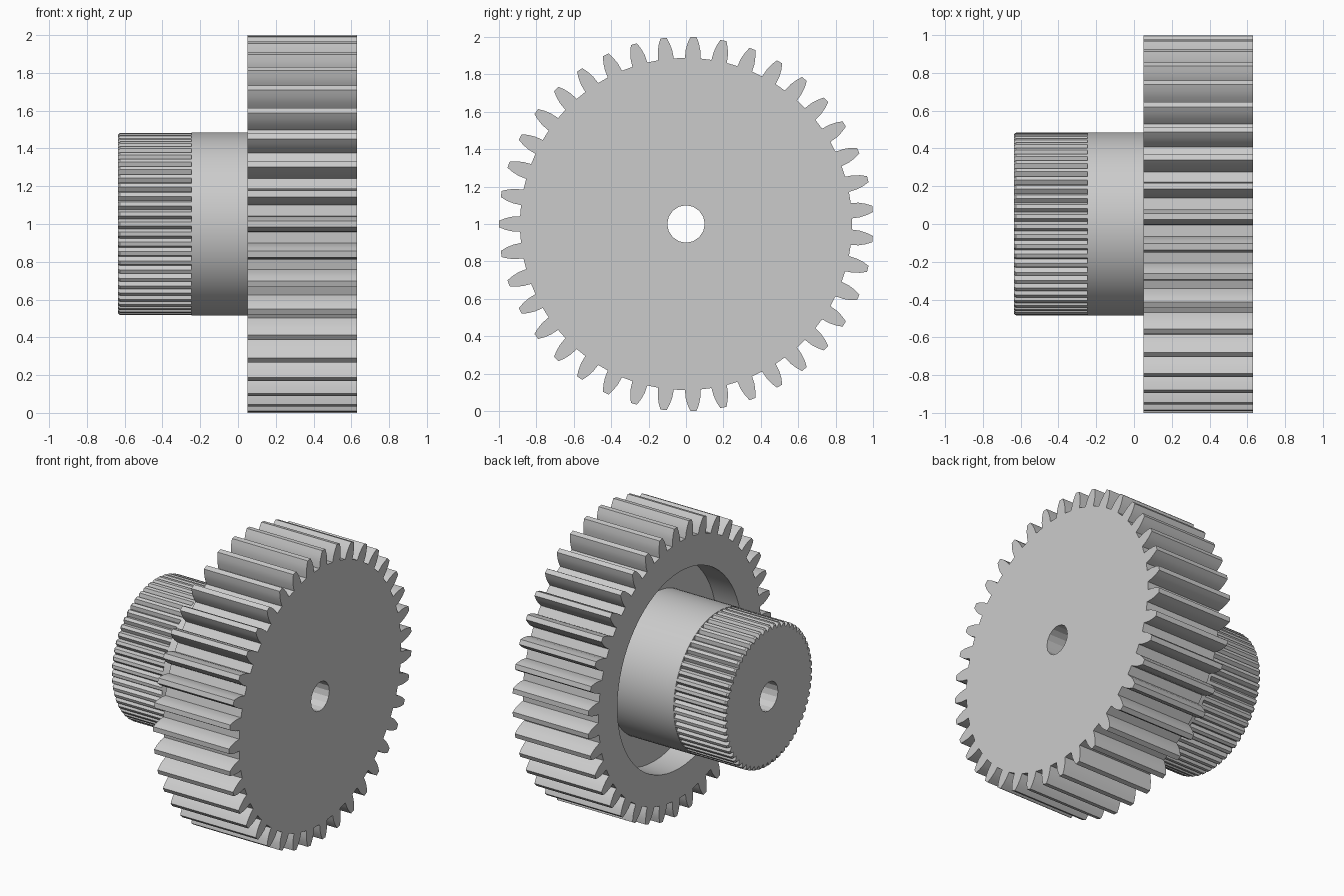
import bpy, bmesh, math

if "Cube" in bpy.data.objects:
    bpy.data.objects.remove(bpy.data.objects["Cube"])

steel = bpy.data.materials.new("light_grey")
steel.diffuse_color = (0.6, 0.6, 0.6, 1)
steel.use_nodes = True
steel.node_tree.nodes["Principled BSDF"].inputs["Base Color"].default_value = steel.diffuse_color


def circle(r, n):
    return [(r, 2 * math.pi * i / n) for i in range(n)]


def toothed(count, tooth):
    """Repeat (angle offset, radius) points of one tooth, first tooth facing -y."""
    return [(r, math.pi + 2 * math.pi * i / count + da)
            for i in range(count) for da, r in tooth]


def chain(name, sections):
    """Join (x, outline) sections: walls along x, flat rings where x stays the same."""
    bm = bmesh.new()
    loops = []
    for x, outline in sections:
        vs = [bm.verts.new((x, r * math.cos(a), 1 + r * math.sin(a))) for r, a in outline]
        edges = [bm.edges.new((vs[i - 1], vs[i])) for i in range(len(vs))]
        loops.append((x, vs, edges))
    for (xa, va, ea), (xb, vb, eb) in zip(loops, loops[1:]):
        if xa == xb:
            bmesh.ops.triangle_fill(bm, use_beauty=True, edges=ea + eb, normal=(1, 0, 0))
        else:
            for i in range(len(va)):
                bm.faces.new((va[i - 1], va[i], vb[i], vb[i - 1]))
    bmesh.ops.recalc_face_normals(bm, faces=bm.faces)
    mesh = bpy.data.meshes.new(name)
    bm.to_mesh(mesh)
    bm.free()
    mesh.materials.append(steel)
    ob = bpy.data.objects.new(name, mesh)
    bpy.context.collection.objects.link(ob)
    bpy.ops.object.select_all(action='DESELECT')
    ob.select_set(True)
    bpy.context.view_layer.objects.active = ob
    bpy.ops.object.shade_smooth_by_angle(angle=math.radians(20))
    return ob


BACK, FRONT, FLOOR, STEP, END = 0.05, 0.63, 0.24, -0.245, -0.635
bore = circle(0.1, 16)
hub_round = circle(0.485, 64)
recess = circle(0.68, 64)

# Large spur teeth with curved flanks
flank = [(0.047, 0.887), (0.042, 0.93), (0.031, 0.967), (0.0165, 1.0)]
gear_teeth = toothed(39, [(-a, r) for a, r in flank] + flank[::-1])

# Fine teeth on the hub end, and the slightly smaller bevelled outline
step = 2 * math.pi / 57
fine_teeth = toothed(57, [(-0.5 * step, 0.46), (-0.2 * step, 0.483), (0.2 * step, 0.483)])
fine_bevel = [(r - 0.009, a) for r, a in fine_teeth]

# Gear wheel with a recess around the hub
chain("gear_wheel", [(FLOOR, hub_round), (FLOOR, recess), (BACK, recess),
                     (BACK, gear_teeth), (FRONT, gear_teeth),
                     (FRONT, bore), (FLOOR, bore)])

# Smooth hub collar
chain("hub_collar", [(FLOOR, hub_round), (STEP, hub_round), (STEP, fine_teeth)])

# Finely toothed hub end with the shaft bore
chain("toothed_hub_end", [(STEP, fine_teeth), (END + 0.01, fine_teeth),
                          (END, fine_bevel), (END, bore), (FLOOR, bore)])
